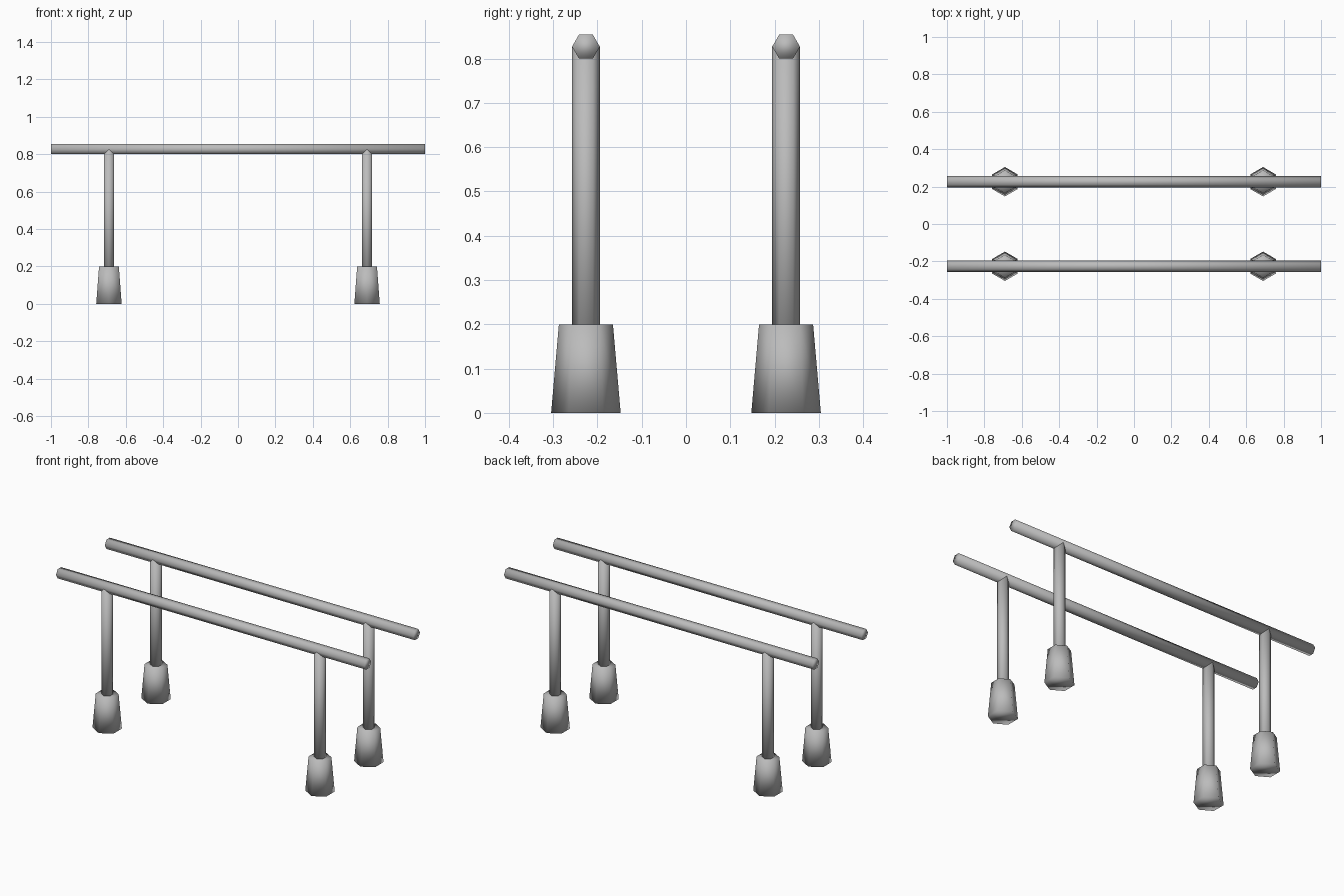
import bpy
from math import pi

cube = bpy.data.objects.get("Cube")
if cube:
    bpy.data.objects.remove(cube, do_unlink=True)

steel = bpy.data.materials.new("grey_steel")
steel.use_nodes = True
steel.diffuse_color = (0.5, 0.5, 0.5, 1)
steel.node_tree.nodes["Principled BSDF"].inputs["Base Color"].default_value = (0.5, 0.5, 0.5, 1)

BAR_RADIUS = 0.0313
BAR_Y = 0.226
BAR_Z = 0.827
POST_X = 0.69
BASE_HEIGHT = 0.2


def hex_prism(name, bottom, top, length, centre, rotation=(0, 0, 0)):
    """Six-sided smooth tube with corners towards the front and back."""
    bpy.ops.mesh.primitive_cone_add(vertices=6, radius1=bottom, radius2=top, depth=length,
                                    location=centre, rotation=rotation)
    obj = bpy.context.object
    obj.name = name
    obj.data.materials.append(steel)
    bpy.ops.object.shade_smooth()
    return obj


for side, y in (("front", -BAR_Y), ("back", BAR_Y)):
    # Long handrail
    hex_prism(side + "_rail", BAR_RADIUS, BAR_RADIUS, 2, (0, y, BAR_Z), (0, pi / 2, 0))
    for end, x in (("right", -POST_X), ("left", POST_X)):
        # Upright running from the foot into the rail
        hex_prism(f"{side}_{end}_post", BAR_RADIUS, BAR_RADIUS, BAR_Z - BASE_HEIGHT / 2,
                  (x, y, (BAR_Z + BASE_HEIGHT / 2) / 2))
        # Tapered foot
        hex_prism(f"{side}_{end}_foot", 0.0785, 0.061, BASE_HEIGHT, (x, y, BASE_HEIGHT / 2))
